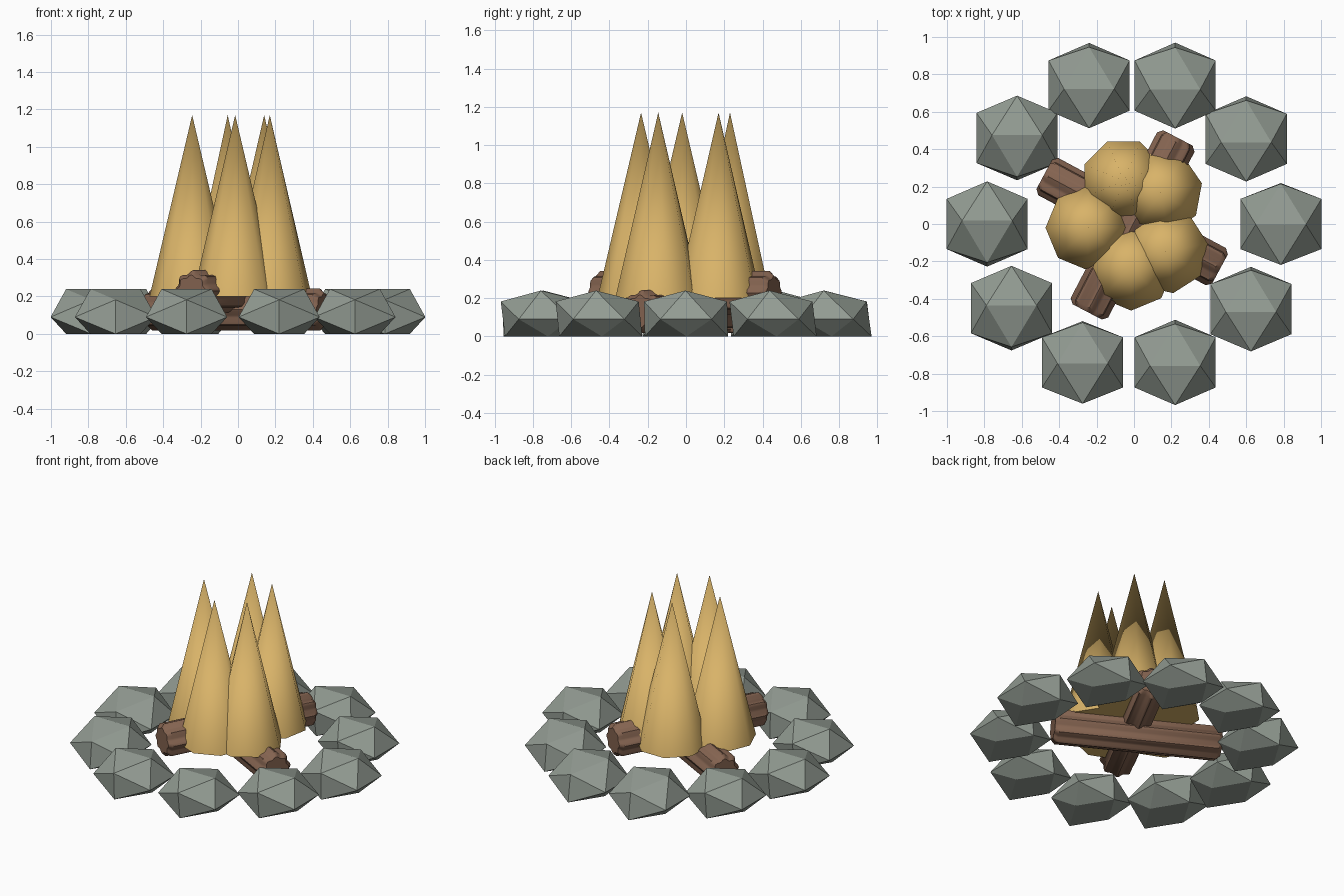
import bpy
import bmesh
import math
import random
from mathutils import Matrix, Vector

random.seed(4)
cube = bpy.data.objects.get("Cube")
if cube:
    bpy.data.objects.remove(cube)


def make_material(name, rgb):
    mat = bpy.data.materials.new(name)
    mat.use_nodes = True
    color = (*rgb, 1)
    mat.diffuse_color = color
    bsdf = mat.node_tree.nodes["Principled BSDF"]
    bsdf.inputs["Base Color"].default_value = color
    bsdf.inputs["Roughness"].default_value = 0.9
    return mat


STONE = make_material("grey green stone", (0.29, 0.33, 0.29))
FLAME = make_material("golden flame", (0.69, 0.45, 0.14))
WOOD = make_material("brown wood", (0.23, 0.125, 0.08))


def finish(bm, name, mat, smooth_angle=None):
    bmesh.ops.recalc_face_normals(bm, faces=bm.faces)
    mesh = bpy.data.meshes.new(name)
    bm.to_mesh(mesh)
    bm.free()
    mesh.materials.append(mat)
    obj = bpy.data.objects.new(name, mesh)
    bpy.context.collection.objects.link(obj)
    if smooth_angle:
        bpy.ops.object.select_all(action="DESELECT")
        obj.select_set(True)
        bpy.context.view_layer.objects.active = obj
        bpy.ops.object.shade_smooth_by_angle(angle=math.radians(smooth_angle))
    return obj


def stone(name, x, y, lean):
    """Flattened icosahedron, edge upward, with its underside pressed flat."""
    bm = bmesh.new()
    bmesh.ops.create_icosphere(bm, subdivisions=1, radius=0.255)
    turn = Matrix.Rotation(-math.atan2(0.5257, 0.8507), 4, "Y")
    squash = Matrix.Diagonal((1, 1, 0.69, 1))
    bmesh.ops.transform(bm, matrix=squash @ turn, verts=bm.verts)
    for v in bm.verts:
        v.co.y -= lean * v.co.z
        v.co.x += x
        v.co.y += y
        v.co.z = max(0, v.co.z + 0.09)
    finish(bm, name, STONE)


def log(name, start, end, z):
    """Ridged bar with rounded rims at both ends."""
    a, b = Vector((*start, z)), Vector((*end, z))
    axis = (b - a).normalized()
    side = axis.cross(Vector((0, 0, 1)))
    length = (b - a).length
    sides, lobes = 40, 8
    bm = bmesh.new()
    rings = []
    for along, scale in ((0, 0.78), (0.025, 1), (length - 0.025, 1), (length, 0.78)):
        ring = []
        for i in range(sides):
            t = math.tau * i / sides
            r = scale * (0.104 + 0.009 * math.cos(lobes * t))
            offset = side * (r * math.cos(t)) + Vector((0, 0, r * math.sin(t)))
            ring.append(bm.verts.new(a + axis * along + offset))
        rings.append(ring)
    for lower, upper in zip(rings, rings[1:]):
        for i in range(sides):
            j = (i + 1) % sides
            bm.faces.new((lower[i], lower[j], upper[j], upper[i]))
    bm.faces.new(rings[0])
    bm.faces.new(rings[-1])
    finish(bm, name, WOOD, 40)


def flame(name, x, y, turn):
    """Eight-sided pointed cone."""
    bm = bmesh.new()
    bmesh.ops.create_cone(bm, cap_ends=True, segments=8, radius1=0.228,
                          radius2=0, depth=0.97)
    place = (Matrix.Translation((x, y, 0.685))
             @ Matrix.Rotation(math.radians(turn), 4, "Z"))
    bmesh.ops.transform(bm, matrix=place, verts=bm.verts)
    finish(bm, name, FLAME, 60)


# Ring of stones
stone_spots = [(0.785, 0), (0.6, 0.455), (0.22, 0.74), (-0.24, 0.74),
               (-0.625, 0.46), (-0.785, 0), (-0.655, -0.45), (-0.275, -0.74),
               (0.22, -0.74), (0.625, -0.455)]
stone_leans = [0.02, 0.12, 0.14, 0.12, -0.1, -0.12, -0.1, 0.04, 0.12, 0.1]
for n, (spot, lean) in enumerate(zip(stone_spots, stone_leans), 1):
    stone(f"stone_{n}", *spot, lean)

# Crossed logs
log("lower_log", (-0.48, 0.265), (0.46, -0.24), 0.13)
log("upper_log", (-0.25, -0.47), (0.235, 0.46), 0.228)

# Flames
flame_spots = [(-0.245, -0.02, 0), (-0.055, 0.23, 22.5), (0.14, 0.17, 12),
               (0.17, -0.145, 10), (-0.015, -0.235, 0)]
for n, spot in enumerate(flame_spots, 1):
    flame(f"flame_{n}", *spot)
